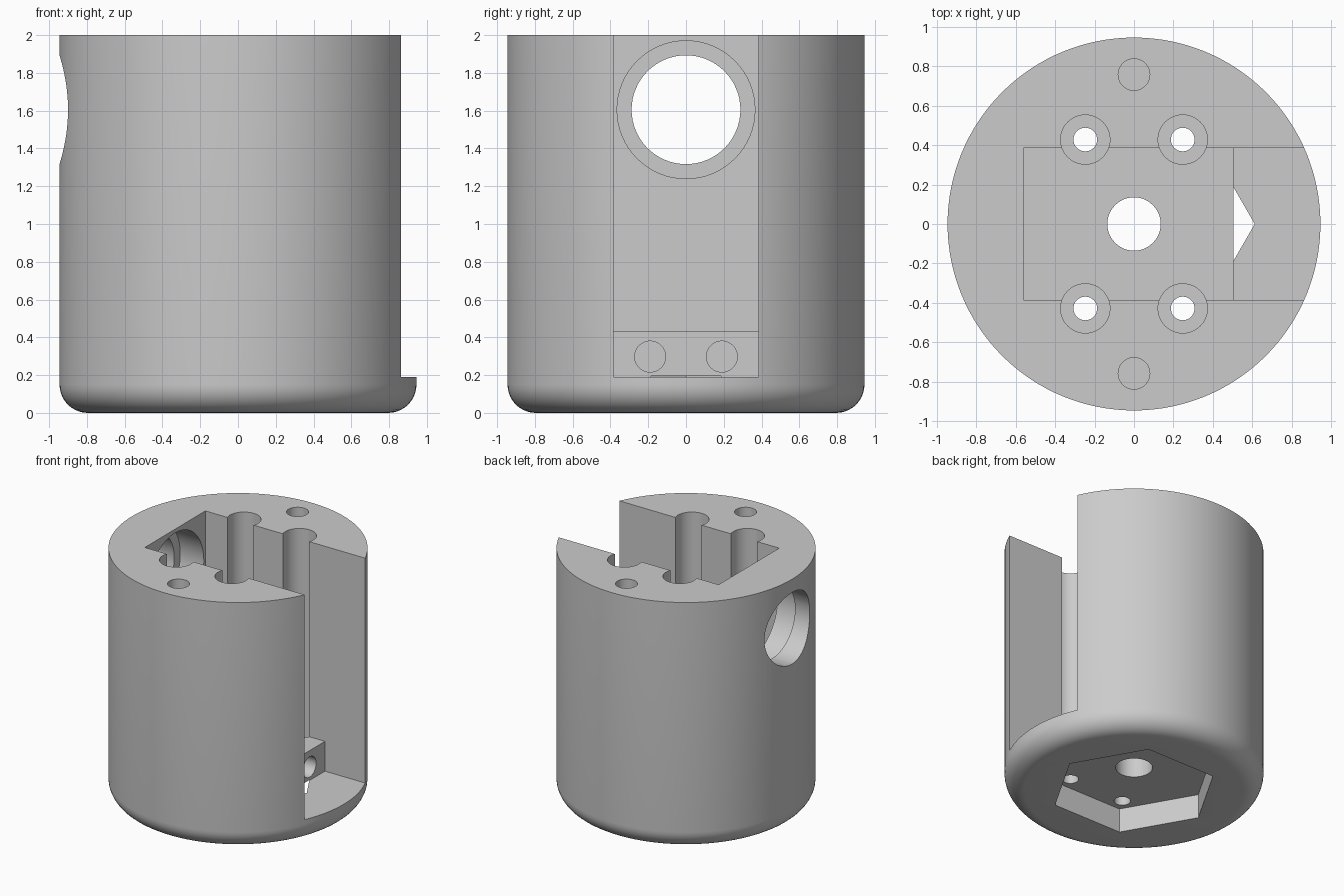
import bpy, bmesh, math
from mathutils import Matrix, Vector

if "Cube" in bpy.data.objects:
    bpy.data.objects.remove(bpy.data.objects["Cube"])

R, H, FILLET = 0.945, 2.0, 0.15

grey = bpy.data.materials.new("plain grey")
grey.diffuse_color = (0.6, 0.6, 0.6, 1)
grey.use_nodes = True
grey.node_tree.nodes["Principled BSDF"].inputs["Base Color"].default_value = grey.diffuse_color


def finish(bm, name):
    bmesh.ops.recalc_face_normals(bm, faces=bm.faces[:])
    mesh = bpy.data.meshes.new(name)
    bm.to_mesh(mesh)
    bm.free()
    mesh.materials.append(grey)
    ob = bpy.data.objects.new(name, mesh)
    bpy.context.collection.objects.link(ob)
    return ob


def rod(name, start, end, radius, sides=48):
    """Cylinder running between two points."""
    a, b = Vector(start), Vector(end)
    axis = b - a
    turn = axis.to_track_quat('Z', 'Y').to_matrix().to_4x4()
    bm = bmesh.new()
    bmesh.ops.create_cone(bm, cap_ends=True, segments=sides, radius1=radius,
                          radius2=radius, depth=axis.length,
                          matrix=Matrix.Translation((a + b) / 2) @ turn)
    return finish(bm, name)


def extrude_y(name, profile, half):
    """Prism from an x-z outline, symmetric about y = 0."""
    bm = bmesh.new()
    face = bm.faces.new([bm.verts.new((x, -half, z)) for x, z in profile])
    ext = bmesh.ops.extrude_face_region(bm, geom=[face])
    verts = [g for g in ext["geom"] if isinstance(g, bmesh.types.BMVert)]
    bmesh.ops.translate(bm, verts=verts, vec=(0, 2 * half, 0))
    return finish(bm, name)


# Round housing with a filleted bottom edge, built from stacked rings
SIDES = 128
rings = [(R - FILLET + FILLET * math.sin(t), FILLET - FILLET * math.cos(t))
         for t in (math.pi / 2 * i / 10 for i in range(11))] + [(R, H)]
bm = bmesh.new()
loops = [[bm.verts.new((r * math.cos(2 * math.pi * k / SIDES),
                        r * math.sin(2 * math.pi * k / SIDES), z))
          for k in range(SIDES)] for r, z in rings]
for low, high in zip(loops, loops[1:]):
    for k in range(SIDES):
        n = (k + 1) % SIDES
        bm.faces.new((low[k], low[n], high[n], high[k]))
bm.faces.new(loops[0])
bm.faces.new(loops[-1])
housing = finish(bm, "housing")

# Stepped slot open to the top and to the right side
cutters = [extrude_y("slot_cutter", [(-0.56, 0.43), (0.505, 0.43), (0.505, 0.19),
                                     (1.2, 0.19), (1.2, 2.2), (-0.56, 2.2)], 0.385)]

# Screw wells with smaller through holes
for sx in (-1, 1):
    for sy in (-1, 1):
        x, y = 0.247 * sx, 0.428 * sy
        cutters.append(rod("screw_well_cutter", (x, y, 0.31), (x, y, 2.2), 0.125))
        cutters.append(rod("screw_hole_cutter", (x, y, 0.1), (x, y, 0.4), 0.06, 32))

# Hexagonal pocket in the underside, with the centre hole above it
cutters.append(rod("centre_hole_cutter", (0, 0, 0.1), (0, 0, 0.6), 0.135))
bm = bmesh.new()
bmesh.ops.create_circle(bm, cap_ends=True, segments=6, radius=0.612,
                        matrix=Matrix.Translation((0, 0, -0.1))
                        @ Matrix.Rotation(math.radians(30 * 3), 4, 'Z'))
ext = bmesh.ops.extrude_face_region(bm, geom=bm.faces[:])
bmesh.ops.translate(bm, vec=(0, 0, 0.294),
                    verts=[g for g in ext["geom"] if isinstance(g, bmesh.types.BMVert)])
# Put a hexagon corner on the +x axis
c = max(bm.verts, key=lambda v: v.co.x).co
bmesh.ops.rotate(bm, verts=bm.verts[:], cent=(0, 0, 0),
                 matrix=Matrix.Rotation(-math.atan2(c.y, c.x), 3, 'Z'))
cutters.append(finish(bm, "hex_pocket_cutter"))

# Pin holes in the top rim and sideways holes in the step
for s in (-1, 1):
    cutters.append(rod("pin_hole_cutter", (0, 0.757 * s, 1.6), (0, 0.757 * s, 2.2), 0.08))
    cutters.append(rod("step_hole_cutter", (0.2, 0.19 * s, 0.298),
                       (0.6, 0.19 * s, 0.298), 0.082))

# Round side port, wider on the inside
cutters.append(rod("port_cutter", (-1.2, 0, 1.605), (-0.5, 0, 1.605), 0.288, 64))
cutters.append(rod("port_recess_cutter", (-0.77, 0, 1.605), (-0.4, 0, 1.605), 0.365, 64))

# Cut everything out of the housing
bpy.context.view_layer.objects.active = housing
housing.select_set(True)
for cutter in cutters:
    cutter.hide_render = True
    mod = housing.modifiers.new("cut", 'BOOLEAN')
    mod.operation = 'DIFFERENCE'
    mod.solver = 'EXACT'
    mod.object = cutter
    bpy.ops.object.modifier_apply(modifier=mod.name)
for cutter in cutters:
    bpy.data.objects.remove(cutter, do_unlink=True)

bpy.ops.object.shade_smooth_by_angle(angle=math.radians(30))
